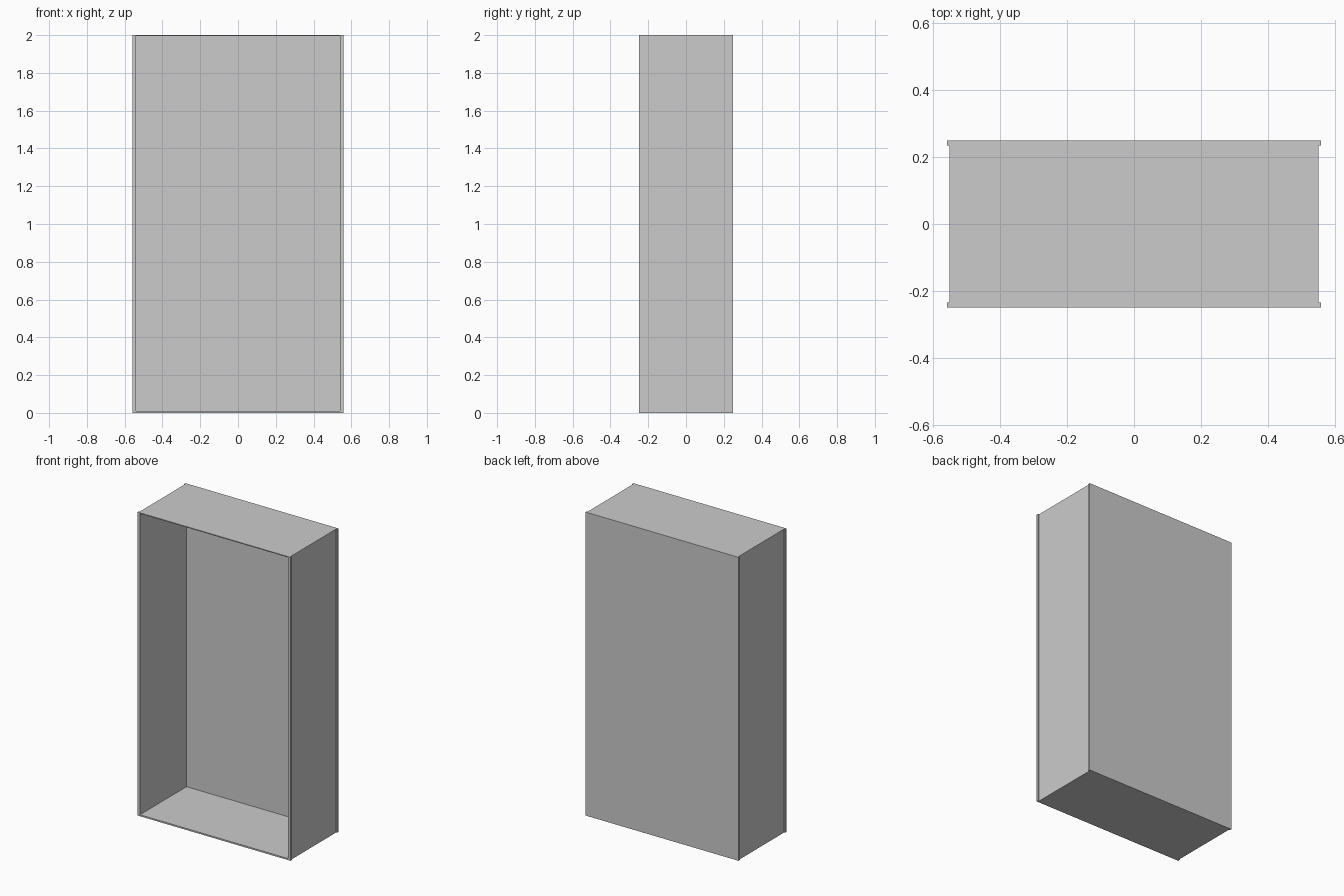
import bpy, bmesh
from mathutils import Vector

if "Cube" in bpy.data.objects:
    bpy.data.objects.remove(bpy.data.objects["Cube"])


def box(name, lo, hi):
    lo, hi = Vector(lo), Vector(hi)
    mesh = bpy.data.meshes.new(name)
    bm = bmesh.new()
    bmesh.ops.create_cube(bm, size=1)
    for v in bm.verts:
        v.co = [lo[i] + (v.co[i] + 0.5) * (hi[i] - lo[i]) for i in range(3)]
    bm.to_mesh(mesh)
    bm.free()
    ob = bpy.data.objects.new(name, mesh)
    bpy.context.collection.objects.link(ob)
    return ob


W, IN, SIDE = 0.558, 0.54, 0.551   # outer, opening and side wall half widths
D, LIP = 0.249, 0.235              # half depth, start of the projecting lips
H, BASE, TOP = 2.0, 0.01, 1.994

# Back panel, its edges projecting past the side walls
box("back_panel", (-W, LIP, 0), (W, D, H))

# Thin side walls and front corner strips
for s, label in ((-1, "left"), (1, "right")):
    a, b = sorted((s * IN, s * SIDE))
    box(label + "_wall", (a, -LIP, 0), (b, LIP, H))
    a, b = sorted((s * IN, s * W))
    box(label + "_front_strip", (a, -D, 0), (b, -LIP, H))

# Floor and roof panels between the sides
box("bottom_panel", (-IN, -D, 0), (IN, LIP, BASE))
box("top_panel", (-IN, -D, TOP), (IN, LIP, H))
